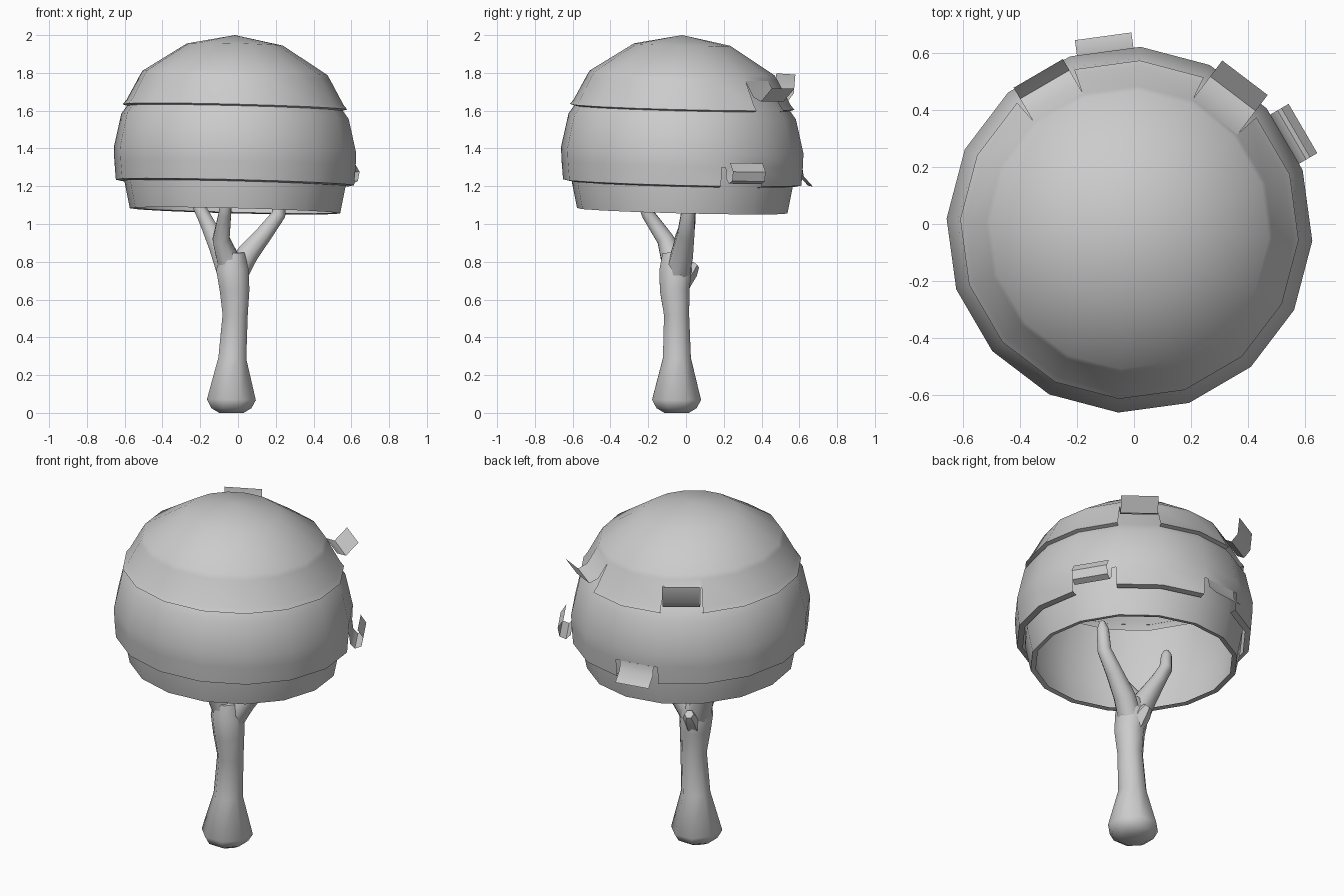
import bpy, bmesh, math
from mathutils import Vector

if "Cube" in bpy.data.objects:
    bpy.data.objects.remove(bpy.data.objects["Cube"])

SIDES, PHASE = 16, math.radians(-3.5)
CX, CY = -0.016, -0.02          # canopy axis

grey = bpy.data.materials.new("plain grey")
grey.diffuse_color = (0.6, 0.6, 0.6, 1)
grey.use_nodes = True
grey.node_tree.nodes["Principled BSDF"].inputs["Base Color"].default_value = grey.diffuse_color


def finish(bm, name, angle=40):
    me = bpy.data.meshes.new(name)
    bm.to_mesh(me)
    bm.free()
    ob = bpy.data.objects.new(name, me)
    bpy.context.collection.objects.link(ob)
    me.materials.append(grey)
    bpy.ops.object.select_all(action='DESELECT')
    ob.select_set(True)
    bpy.context.view_layer.objects.active = ob
    bpy.ops.object.shade_smooth_by_angle(angle=math.radians(angle))
    return ob


def canopy_point(r, z, a, side=0.0):
    """Point on the slightly tilted canopy; side shifts along the tangent."""
    x = r * math.cos(a) - side * math.sin(a)
    y = r * math.sin(a) + side * math.cos(a)
    return Vector((x + CX, y + CY, z - 0.025 * (x + y)))


def layer(name, profile, notch_row=99, notched=()):
    """Revolved shell; the notched segments stop at notch_row."""
    bm = bmesh.new()
    rings = []
    for r, z in profile:
        if r == 0:
            rings.append([bm.verts.new(canopy_point(0, z, 0))] * SIDES)
        else:
            rings.append([bm.verts.new(canopy_point(r, z, PHASE + math.tau * i / SIDES))
                          for i in range(SIDES)])
    for k in range(len(rings) - 1):
        for i in range(SIDES):
            if k >= notch_row and i in notched:
                continue
            j = (i + 1) % SIDES
            vs = [rings[k][i], rings[k + 1][i], rings[k + 1][j], rings[k][j]]
            bm.faces.new(list(dict.fromkeys(vs)))
    return finish(bm, name)


def flap(name, seg, profile, half=0.1):
    """Strip cut from a layer rim and bent outward along a radial profile."""
    a = PHASE + math.tau * (seg + 0.5) / SIDES
    bm = bmesh.new()
    rows = [[bm.verts.new(canopy_point(r, z, a, s)) for s in (-half, half)]
            for r, z in profile]
    for p, q in zip(rows, rows[1:]):
        bm.faces.new((p[0], q[0], q[1], p[1]))
    return finish(bm, name)


def tube(name, path, sides=8):
    """Closed tube through (x, y, z, radius) points."""
    bm = bmesh.new()
    pts = [Vector(p[:3]) for p in path]
    rings = []
    for k, p in enumerate(path):
        d = (pts[min(k + 1, len(pts) - 1)] - pts[max(k - 1, 0)]).normalized()
        u = d.cross(Vector((0, 1, 0))).normalized()
        v = d.cross(u)
        rings.append([bm.verts.new(pts[k] + p[3] * (u * math.cos(t) + v * math.sin(t)))
                      for t in (math.tau * (i + 0.5) / sides for i in range(sides))])
    for a, b in zip(rings, rings[1:]):
        for i in range(sides):
            j = (i + 1) % sides
            bm.faces.new((a[i], a[j], b[j], b[i]))
    bm.faces.new(rings[0])
    bm.faces.new(rings[-1])
    bmesh.ops.recalc_face_normals(bm, faces=bm.faces)
    return finish(bm, name, 50)


# Canopy: three overlapping shells with small rim lips
layer("top_dome", [(0, 2.0), (0.255, 1.95), (0.49, 1.80), (0.505, 1.775),
                   (0.575, 1.645), (0.595, 1.62), (0.57, 1.612)], 3, (2, 5))
layer("middle_layer", [(0.46, 1.765), (0.56, 1.63), (0.603, 1.57), (0.643, 1.39),
                       (0.64, 1.32), (0.632, 1.22), (0.60, 1.213)], 4, (1, 4))
layer("lower_layer", [(0.555, 1.57), (0.59, 1.38), (0.588, 1.22),
                      (0.558, 1.07), (0.53, 1.075)])

# Bent flaps at the back rims
flap("dome_flap_right", 2, [(0.495, 1.775), (0.55, 1.69), (0.60, 1.67), (0.67, 1.74)])
flap("dome_flap_left", 5, [(0.495, 1.775), (0.55, 1.68), (0.59, 1.66),
                           (0.625, 1.70), (0.635, 1.80)])
flap("middle_flap_right", 1, [(0.628, 1.32), (0.635, 1.26), (0.66, 1.235),
                              (0.695, 1.25), (0.705, 1.30), (0.675, 1.345)])
flap("middle_flap_back", 4, [(0.628, 1.32), (0.635, 1.27), (0.685, 1.215)])

# Trunk
tube("trunk", [(-0.035, -0.05, 0.0, 0.07), (-0.035, -0.05, 0.025, 0.115),
               (-0.035, -0.05, 0.07, 0.14), (-0.03, -0.048, 0.29, 0.08),
               (-0.015, -0.05, 0.52, 0.072), (-0.018, -0.06, 0.65, 0.085),
               (-0.03, -0.055, 0.76, 0.092), (-0.03, -0.06, 0.85, 0.07)])

# Branches and broken stub
tube("right_branch", [(-0.02, -0.05, 0.72, 0.07), (0.05, -0.02, 0.84, 0.062),
                      (0.14, 0.0, 0.95, 0.048), (0.215, 0.01, 1.05, 0.04),
                      (0.225, 0.01, 1.17, 0.035), (0.23, 0.01, 1.22, 0.015)])
tube("left_branch", [(-0.04, -0.05, 0.74, 0.075), (-0.10, -0.02, 0.88, 0.058),
                     (-0.16, 0.01, 1.0, 0.042), (-0.205, 0.02, 1.09, 0.036),
                     (-0.21, 0.02, 1.17, 0.03), (-0.21, 0.02, 1.20, 0.012)])
tube("front_branch", [(-0.04, -0.06, 0.78, 0.07), (-0.09, -0.11, 0.92, 0.048),
                      (-0.07, -0.20, 1.05, 0.036), (-0.06, -0.24, 1.14, 0.03),
                      (-0.06, -0.25, 1.20, 0.012)])
tube("stub", [(-0.03, -0.04, 0.66, 0.05), (-0.045, 0.02, 0.75, 0.045),
              (-0.055, 0.05, 0.785, 0.025)], 6)
